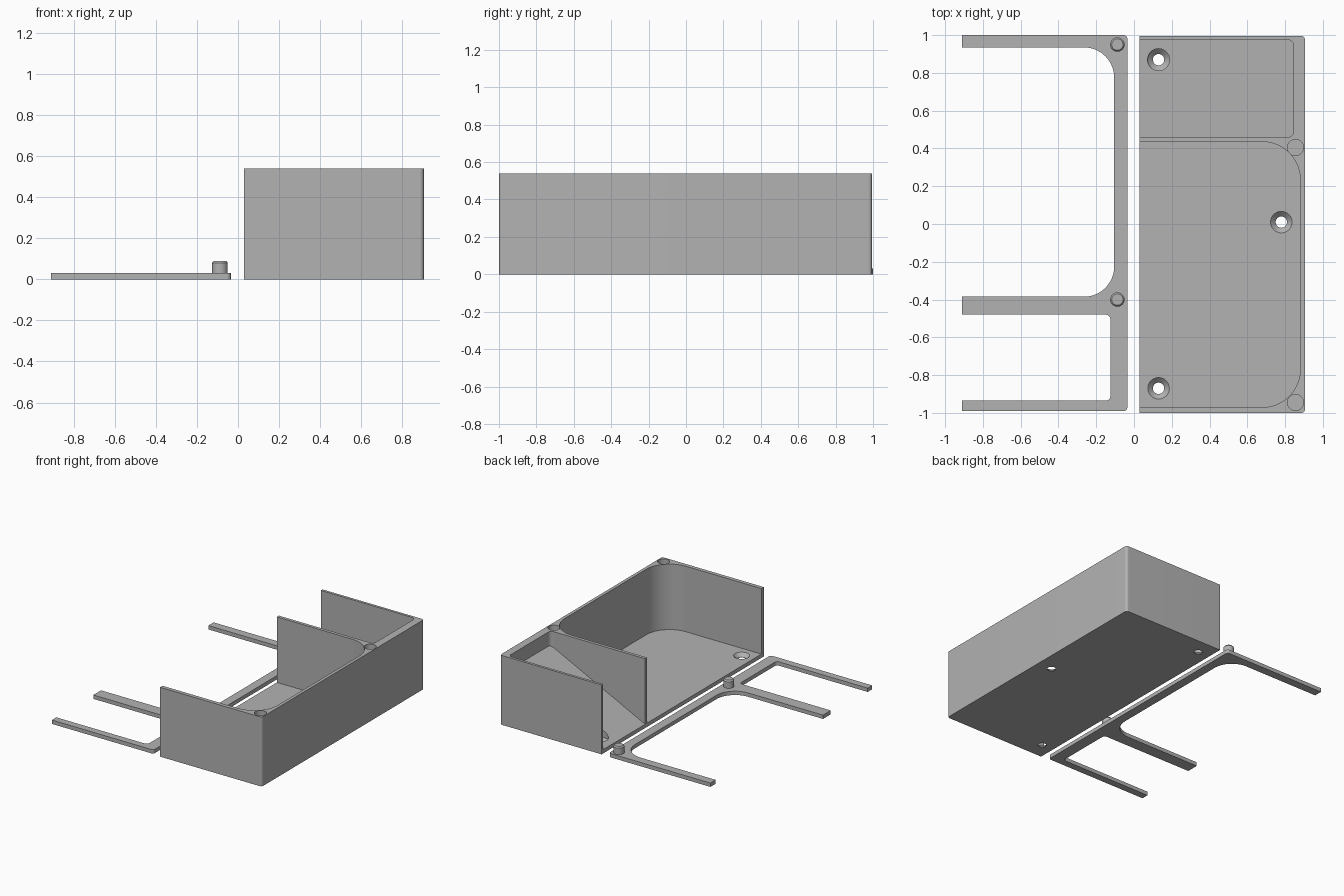
import bpy, bmesh, math

cube = bpy.data.objects.get("Cube")
if cube:
    bpy.data.objects.remove(cube, do_unlink=True)

grey = bpy.data.materials.new("plain grey")
grey.use_nodes = True
colour = (0.45, 0.45, 0.45, 1)
grey.diffuse_color = colour
grey.node_tree.nodes["Principled BSDF"].inputs["Base Color"].default_value = colour


def finish(bm, name):
    bmesh.ops.recalc_face_normals(bm, faces=bm.faces)
    mesh = bpy.data.meshes.new(name)
    bm.to_mesh(mesh)
    bm.free()
    mesh.materials.append(grey)
    obj = bpy.data.objects.new(name, mesh)
    bpy.context.collection.objects.link(obj)
    return obj


def slab(name, x0, x1, y0, y1, z0, z1, radius, rise=0, steps=12):
    """Block with rounded +x corners; the bottom may climb along x."""
    outline = [(x0, y1), (x0, y0)]
    for cy, start in ((y0 + radius, -90), (y1 - radius, 0)):
        for i in range(steps + 1):
            a = math.radians(start + 90 * i / steps)
            outline.append((x1 - radius + radius * math.cos(a), cy + radius * math.sin(a)))
    bm = bmesh.new()
    low = [bm.verts.new((x, y, z0 + rise * (x - OPEN_X))) for x, y in outline]
    high = [bm.verts.new((x, y, z1)) for x, y in outline]
    bm.faces.new(low[::-1])
    bm.faces.new(high)
    for i in range(len(outline)):
        j = (i + 1) % len(outline)
        bm.faces.new((low[i], low[j], high[j], high[i]))
    return finish(bm, name)


def turned(name, x, y, profile, sides=40):
    """Solid of revolution about a vertical axis from (radius, z) pairs."""
    bm = bmesh.new()
    rings = []
    for r, z in profile:
        rings.append([bm.verts.new((x + r * math.cos(2 * math.pi * i / sides),
                                    y + r * math.sin(2 * math.pi * i / sides), z))
                      for i in range(sides)])
    bm.faces.new(rings[0][::-1])
    bm.faces.new(rings[-1])
    for a, b in zip(rings, rings[1:]):
        for i in range(sides):
            j = (i + 1) % sides
            bm.faces.new((a[i], a[j], b[j], b[i]))
    return finish(bm, name)


def combine(body, tool, operation="DIFFERENCE"):
    tool.hide_render = True
    mod = body.modifiers.new("shape", "BOOLEAN")
    mod.operation = operation
    mod.solver = "EXACT"
    mod.object = tool
    bpy.context.view_layer.objects.active = body
    bpy.ops.object.modifier_apply(modifier=mod.name)
    bpy.data.objects.remove(tool, do_unlink=True)


def smooth(obj):
    bpy.ops.object.select_all(action="DESELECT")
    obj.select_set(True)
    bpy.context.view_layer.objects.active = obj
    bpy.ops.object.shade_smooth_by_angle(angle=math.radians(30))


OPEN_X = 0.03
FLOOR = 0.03
TOP = 0.54

# Open-sided tray with a large bay and a small bay whose floor is a ramp
tray = slab("tray", OPEN_X, 0.905, -1, 0.995, 0, TOP, 0.02)
combine(tray, slab("large_bay", -0.1, 0.88, -0.97, 0.435, FLOOR, 0.7, 0.2, steps=20))
combine(tray, slab("small_bay", -0.1, 0.845, 0.46, 0.975, FLOOR, 0.7, 0.03, rise=0.49))

# Countersunk screw holes through the floor
for x, y in ((0.13, 0.87), (0.13, -0.87), (0.78, 0.01)):
    combine(tray, turned("screw_hole", x, y,
                         [(0.03, -0.05), (0.03, 0.003), (0.058, 0.031), (0.058, 0.5)]))

# Blind sockets for the pegs
for y in (0.405, -0.945):
    combine(tray, turned("peg_socket", 0.855, y, [(0.043, TOP - 0.07), (0.043, 0.7)]))
smooth(tray)

# Flat cover frame with three arms
cover = slab("cover_frame", -0.91, -0.035, -0.99, 1, 0, 0.03, 0.02)
combine(cover, slab("large_gap", -1.1, -0.105, -0.385, 0.935, -0.1, 0.2, 0.16, steps=20))
combine(cover, slab("small_gap", -1.1, -0.125, -0.935, -0.48, -0.1, 0.2, 0.025))

# Locating pegs with chamfered tops
for y in (0.95, -0.4):
    combine(cover, turned("peg", -0.088, y,
                          [(0.038, 0.015), (0.038, 0.08), (0.03, 0.09)]), "UNION")
smooth(cover)
